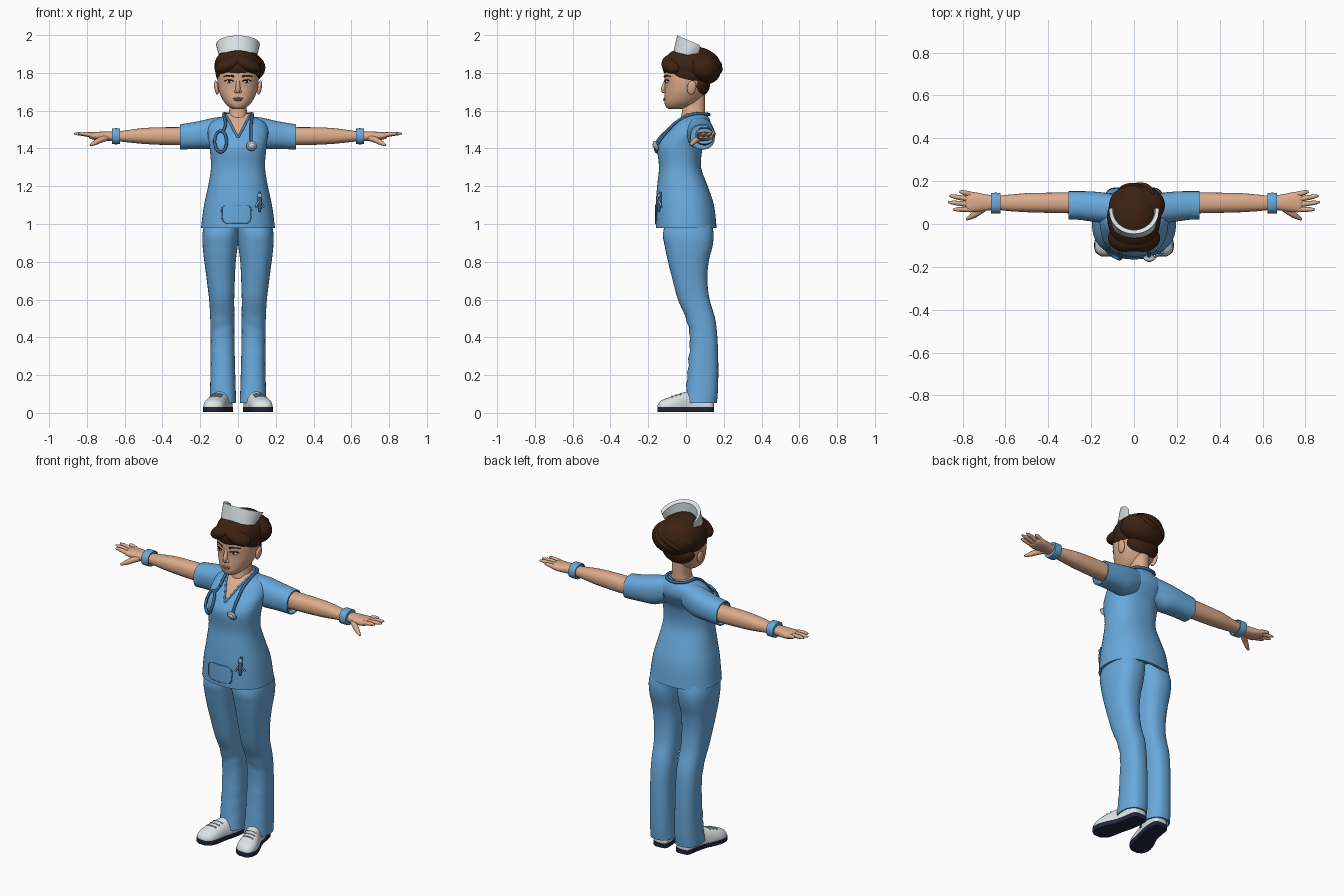
import bpy, bmesh, math
from mathutils import Matrix, Vector, Euler
from mathutils.bvhtree import BVHTree

if "Cube" in bpy.data.objects:
    bpy.data.objects.remove(bpy.data.objects["Cube"])


def material(name, r, g, b):
    m = bpy.data.materials.new(name)
    m.use_nodes = True
    m.diffuse_color = (r, g, b, 1)
    bsdf = next(n for n in m.node_tree.nodes if n.type == "BSDF_PRINCIPLED")
    bsdf.inputs["Base Color"].default_value = (r, g, b, 1)
    return m


SCRUBS = material("scrubs blue", .14, .4, .72)
TRIM = material("trim blue", .08, .27, .52)
SKIN = material("skin", .72, .41, .26)
HAIR = material("brown hair", .045, .016, .006)
WHITE = material("white", .74, .8, .82)
SOLE = material("navy sole", .015, .02, .05)
TUBE = material("tubing blue", .04, .14, .3)
STEEL = material("steel", .42, .47, .5)
DARK = material("eye dark", .02, .012, .01)
LIP = material("lip", .5, .2, .15)


def finish(name, bm, *mats):
    bmesh.ops.recalc_face_normals(bm, faces=bm.faces)
    me = bpy.data.meshes.new(name)
    bm.to_mesh(me)
    bm.free()
    for m in mats:
        me.materials.append(m)
    me.shade_smooth()
    me.set_sharp_from_angle(angle=math.radians(50))
    ob = bpy.data.objects.new(name, me)
    bpy.context.collection.objects.link(ob)
    return ob


def spline(rings, k=4):
    """Catmull-Rom blend between cross-sections."""
    out = []
    for i in range(len(rings) - 1):
        p = [rings[max(0, min(len(rings) - 1, i + j))] for j in (-1, 0, 1, 2)]
        for t in (j / k for j in range(k)):
            out.append([.5 * (2 * b + (c - a) * t + (2 * a - 5 * b + 4 * c - d) * t * t
                              + (3 * b - a - 3 * c + d) * t ** 3) for a, b, c, d in zip(*p)])
    return out + [list(rings[-1])]


def loft_mesh(rings, axis="z", s=1, n=36, p=2.3, lip=0, clamp=None):
    """Rings are (position, a0, a1, b0, b1); lip folds the last edge inward."""
    rows = spline(rings)
    if lip:
        t, a0, a1, b0, b1 = rows[-1]
        da, db = (a1 - a0) * .05, (b1 - b0) * .05
        inner = [a0 + da, a1 - da, b0 + db, b1 - db]
        back = math.copysign(lip, rows[-2][0] - t)
        rows += [[t] + inner, [t + back] + inner]
    bm, loops = bmesh.new(), []
    for t, a0, a1, b0, b1 in rows:
        loop = []
        for i in range(n):
            c, q = math.cos(math.tau * i / n), math.sin(math.tau * i / n)
            a = (a0 + a1) / 2 + (a1 - a0) / 2 * math.copysign(abs(c) ** (2 / p), c)
            b = (b0 + b1) / 2 + (b1 - b0) / 2 * math.copysign(abs(q) ** (2 / p), q)
            x, y, z = {"z": (a, b, t), "x": (t, a, b), "y": (a, t, b)}[axis]
            if clamp:
                z = max(clamp[0], min(clamp[1], z))
            loop.append(bm.verts.new((s * x, y, z)))
        loops.append(loop)
    for l0, l1 in zip(loops, loops[1:]):
        for i in range(n):
            bm.faces.new((l0[i], l0[(i + 1) % n], l1[(i + 1) % n], l1[i]))
    bm.faces.new(loops[0])
    bm.faces.new(loops[-1])
    return bm


def loft(name, mat, rings, **kw):
    return finish(name, loft_mesh(rings, **kw), mat)


def ball(name, mat, loc, radii, rot=(0, 0, 0)):
    bm = bmesh.new()
    bmesh.ops.create_uvsphere(bm, u_segments=32, v_segments=20, radius=1, matrix=Matrix.LocRotScale(
        Vector(loc), Euler(rot), Vector(radii)))
    return finish(name, bm, mat)


def tube(name, mat, pts, r, taper=None, closed=False):
    cu = bpy.data.curves.new(name, "CURVE")
    cu.dimensions, cu.bevel_depth, cu.bevel_resolution, cu.use_fill_caps = "3D", r, 3, True
    sp = cu.splines.new("NURBS")
    sp.points.add(len(pts) - 1)
    for i, p in enumerate(pts):
        sp.points[i].co = (*p, 1)
        sp.points[i].radius = taper[i] if taper else 1
    sp.order_u, sp.use_endpoint_u, sp.use_cyclic_u, sp.resolution_u = 3, not closed, closed, 6
    cu.materials.append(mat)
    ob = bpy.data.objects.new(name, cu)
    bpy.context.collection.objects.link(ob)
    return ob


def surface(ob):
    """Returns a function placing (x, z) on the front (or back) of a part."""
    tree = BVHTree.FromPolygons([v.co for v in ob.data.vertices], [p.vertices for p in ob.data.polygons])

    def place(x, z, gap=0, side=-1):
        hit = tree.ray_cast(Vector((x, side, z)), Vector((0, -side, 0)))[0]
        return (x, (hit.y if hit else 0) + side * gap, z)
    return place


# Tunic with a cut V neckline
bm = loft_mesh([(1.585, -.06, .06, -.01, .11), (1.567, -.09, .09, -.022, .118), (1.54, -.14, .14, -.05, .13),
                (1.5, -.16, .16, -.085, .132), (1.45, -.157, .157, -.13, .11), (1.4, -.15, .15, -.152, .088),
                (1.3, -.143, .143, -.143, .08), (1.2, -.158, .158, -.153, .115), (1.1, -.18, .18, -.16, .148),
                (.978, -.196, .196, -.16, .162)], n=48, lip=.03)
V_Z, V_W = 1.455, .52
for s in (1, -1):
    part = [f for f in bm.faces if f.calc_center_median().y < .04 and f.calc_center_median().z > 1.42]
    geom = set(part) | {e for f in part for e in f.edges} | {v for f in part for v in f.verts}
    bmesh.ops.bisect_plane(bm, geom=list(geom), plane_co=(0, 0, V_Z), plane_no=(s, 0, -V_W))
for f in bm.faces:
    c = f.calc_center_median()
    f.material_index = int(c.z > 1.584 or (c.y < .03 and abs(c.x) < V_W * (c.z - V_Z)))
chest = surface(finish("tunic", bm, SCRUBS, SKIN))
collar = [chest(V_W * (z - V_Z), z, .001) for z in (1.455, 1.48, 1.505, 1.53, 1.55, 1.565)]
collar += [(.066, .04, 1.58), (.058, .09, 1.583), (0, .114, 1.586)]
tube("collar", TRIM, [(-x, y, z) for x, y, z in collar[:0:-1]][1:] + collar, .006)

# Patch pocket with stitched border and clipped tool
bm = bmesh.new()
bmesh.ops.create_grid(bm, x_segments=10, y_segments=6, size=1)
for v in bm.verts:
    v.co = chest(-.008 + v.co.x * .078, 1.052 + v.co.y * .05, .004)
finish("pocket", bm, SCRUBS)
border = [(-.086, 1.1), (-.086, 1.05), (-.08, 1.002), (-.01, 1.002), (.064, 1.002), (.07, 1.05), (.07, 1.1), (-.01, 1.1)]
tube("pocket_border", TRIM, [chest(x, z, .004) for x, z in border], .003, closed=True)
tube("tool_clip", TUBE, [chest(.115, z, .01) for z in (1.17, 1.14, 1.1, 1.065)], .011, [.5, 1, 1.1, .5])
ball("tool_head", STEEL, chest(.115, 1.15, .016), (.013, .008, .013))
for s in (1, -1):
    tube("tool_arm", STEEL, [chest(.115 + s * .006, 1.12, .015), chest(.115 + s * .022, 1.09, .012)], .005)

# Stethoscope: tubing behind the neck, loop on one side, disc on the other
path = [chest(.07, z, .014) for z in (1.42, 1.45, 1.48, 1.51, 1.54)]
path += [(.078, .03, 1.585), (.07, .1, 1.584), (0, .13, 1.578), (-.07, .1, 1.584), (-.078, .03, 1.585)]
path += [chest(-.066, z, .012) for z in (1.55, 1.52)]
tube("stethoscope_tube", TUBE, path, .008)
loop = [chest(-.092 + .032 * math.sin(a), 1.437 + .057 * math.cos(a), .02)
        for a in (math.tau * i / 16 for i in range(16))]
tube("stethoscope_loop", TUBE, loop, .008, closed=True)
tube("stethoscope_link", TUBE, [path[-1], chest(-.075, 1.5, .015), loop[1]], .008)
disc = Vector(chest(.072, 1.413, .02))
ball("stethoscope_disc", STEEL, disc, (.028, .012, .028), (.4, 0, 0))
ball("stethoscope_face", WHITE, disc + Vector((0, -.008, 0)), (.016, .009, .016), (.4, 0, 0))

# Arms, hands, legs and shoes
FINGERS = [(.138, .815, .152), (.114, .862, .132), (.09, .868, .102), (.068, .845, .068)]
for s, side in ((1, "left"), (-1, "right")):
    loft(side + "_sleeve", SCRUBS, [(.06, .01, .13, 1.43, 1.57), (.13, .005, .145, 1.4, 1.562),
         (.2, .012, .152, 1.398, 1.546), (.26, .02, .153, 1.396, 1.535), (.306, .02, .153, 1.394, 1.528)],
         axis="x", s=s, lip=.03)
    loft(side + "_arm", SKIN, [(.22, .05, .145, 1.415, 1.52), (.3, .05, .147, 1.417, 1.513),
         (.4, .052, .146, 1.419, 1.512), (.5, .055, .144, 1.424, 1.508), (.58, .06, .137, 1.432, 1.498),
         (.64, .066, .132, 1.438, 1.49), (.69, .062, .138, 1.44, 1.49), (.74, .056, .148, 1.443, 1.488),
         (.775, .056, .149, 1.449, 1.485), (.788, .07, .138, 1.456, 1.479)], axis="x", s=s)
    loft(side + "_wristband", SCRUBS, [(.668, .05, .145, 1.423, 1.506), (.645, .049, .146, 1.422, 1.507),
         (.624, .05, .145, 1.423, 1.506)], axis="x", s=s, lip=.008)
    for i, (y0, x1, y1) in enumerate(FINGERS):
        tube(f"{side}_finger_{i + 1}", SKIN, [(s * (.76 + (x1 - .76) * t), y0 + (y1 - y0) * t, 1.467 + .012 * t * (2 - t))
             for t in (0, .3, .6, .85, 1)], .0125, [1, 1, .9, .75, .3])
    tube(side + "_thumb", SKIN, [(s * .695, .08, 1.458), (s * .73, .052, 1.445), (s * .76, .034, 1.428),
         (s * .782, .021, 1.417)], .016, [1.1, 1, .8, .35])

    bm = loft_mesh([(1.03, -.02, .17, -.1, .13), (.95, -.006, .188, -.122, .146), (.88, .002, .187, -.112, .14),
                    (.8, .012, .178, -.095, .12), (.7, .017, .165, -.07, .113), (.6, .02, .153, -.043, .125),
                    (.5, .019, .147, 0, .154), (.4, .019, .145, .02, .166), (.25, .016, .145, .012, .171),
                    (.12, .012, .148, 0, .169), (.052, .01, .15, -.01, .163)], s=s, p=2.4, lip=.02)
    for v in bm.verts:  # soft cloth folds on the front of the shin
        if .1 < v.co.z < .5 and v.co.y < .08:
            v.co.y += .004 * math.sin(v.co.z * 95 + s * v.co.x * 30)
    finish(side + "_trouser_leg", bm, SCRUBS)

    foot = [(.148, .072, .02, .05), (.135, .073, .042, .09), (.08, .078, .048, .11), (.02, .09, .05, .115),
            (-.04, .112, .056, .1), (-.09, .124, .059, .082), (-.13, .129, .048, .066), (-.15, .131, .02, .042)]
    loft(side + "_shoe", WHITE, [(y, x - w, x + w, .06 - h, h) for y, x, w, h in foot],
         axis="y", s=s, clamp=(.026, 1))
    loft(side + "_sole", SOLE, [(y * 1.01, x - w * 1.05, x + w * 1.05, -.04, .08) for y, x, w, h in foot],
         axis="y", s=s, clamp=(.004, .03))
    for i in range(3):
        y, x, z = -.03 - i * .022, .109 + i * .006, .106 - i * .006
        tube(f"{side}_lace_{i + 1}", STEEL, [(s * (x + d), y, z - abs(d) * .35) for d in (-.03, 0, .03)], .004)

# Neck and head
loft("neck", SKIN, [(1.5, -.06, .06, -.03, .1), (1.57, -.052, .052, -.025, .1), (1.62, -.045, .045, -.018, .1),
                    (1.7, -.046, .046, -.015, .1)])
head = loft("head", SKIN, [(1.608, -.022, .022, -.088, -.03), (1.618, -.045, .045, -.105, .01),
            (1.645, -.073, .073, -.114, .06), (1.69, -.096, .096, -.113, .1), (1.73, -.106, .106, -.111, .12),
            (1.78, -.109, .109, -.115, .13), (1.83, -.105, .105, -.108, .13), (1.88, -.075, .075, -.07, .1)], n=48, p=2.15)
face = surface(head)
tube("nose", SKIN, [(0, -.104, 1.765), (0, -.112, 1.74), (0, -.123, 1.712), (0, -.117, 1.696)], .013, [.7, .8, 1.05, .7])
ball("upper_lip", LIP, face(0, 1.664, -.002), (.027, .008, .005))
ball("lower_lip", LIP, face(0, 1.656, -.002), (.021, .009, .006))
for s, side in ((1, "left"), (-1, "right")):
    ball(side + "_nostril", SKIN, (s * .011, -.114, 1.701), (.009, .01, .008))
    ball(side + "_eye", WHITE, face(s * .046, 1.755, -.003), (.019, .007, .009), (0, 0, s * .3))
    ball(side + "_iris", DARK, face(s * .045, 1.755, .001), (.008, .004, .008))
    tube(side + "_lashes", DARK, [face(s * x, z, .002) for x, z in ((.025, 1.757), (.045, 1.766), (.07, 1.758))], .0035)
    tube(side + "_brow", HAIR, [face(s * x, z, .001) for x, z in ((.022, 1.781), (.05, 1.791), (.078, 1.78))], .005, [1, 1, .4])
    ball(side + "_ear", SKIN, (s * .114, .03, 1.722), (.012, .024, .038), (-.15, s * .15, 0))
    # Hair swept off the face
    ball(side + "_temple_hair", HAIR, (s * .083, .015, 1.807), (.036, .085, .062), (-.2, 0, 0))
    ball(side + "_front_lock", HAIR, (s * .038, -.066, 1.848), (.09, .064, .042), (0, s * .42, 0))

ball("crown_hair", HAIR, (0, .03, 1.835), (.125, .155, .106))
bun = ball("rolled_hair", HAIR, (.014, .088, 1.828), (.131, .1, .088), (-.45, 0, 0))
ball("nape_hair", HAIR, (0, .066, 1.742), (.1, .062, .068))
back = surface(bun)
for i, bend in enumerate((.045, -.03)):
    tube(f"hair_twist_{i + 1}", HAIR, [back(.09 - .17 * t + bend * math.sin(t * 3), 1.88 - .1 * t, -.002, 1)
         for t in (0, .25, .5, .75, 1)], .013, [.3, 1, 1.2, 1, .3])

# Upright open-backed cap
bm = bmesh.new()
rows = []
for i in range(25):
    a = math.radians(-95 + 190 * i / 24)
    c, q = 1 - math.cos(a), math.sin(a)
    rows.append([bm.verts.new((x * q, y + d * c, z - e * c)) for x, y, d, z, e in (
        (.103, -.066, .07, 1.912, .016), (.111, -.056, .095, 1.96, .03), (.116, -.046, .108, 1.998, .046),
        (.1, -.028, .096, 1.985, .044), (.094, -.03, .09, 1.925, .02))])
for r0, r1 in zip(rows, rows[1:]):
    for j in range(4):
        bm.faces.new((r0[j], r1[j], r1[j + 1], r0[j + 1]))
bm.faces.new(rows[0])
bm.faces.new(rows[-1])
finish("cap", bm, WHITE)
